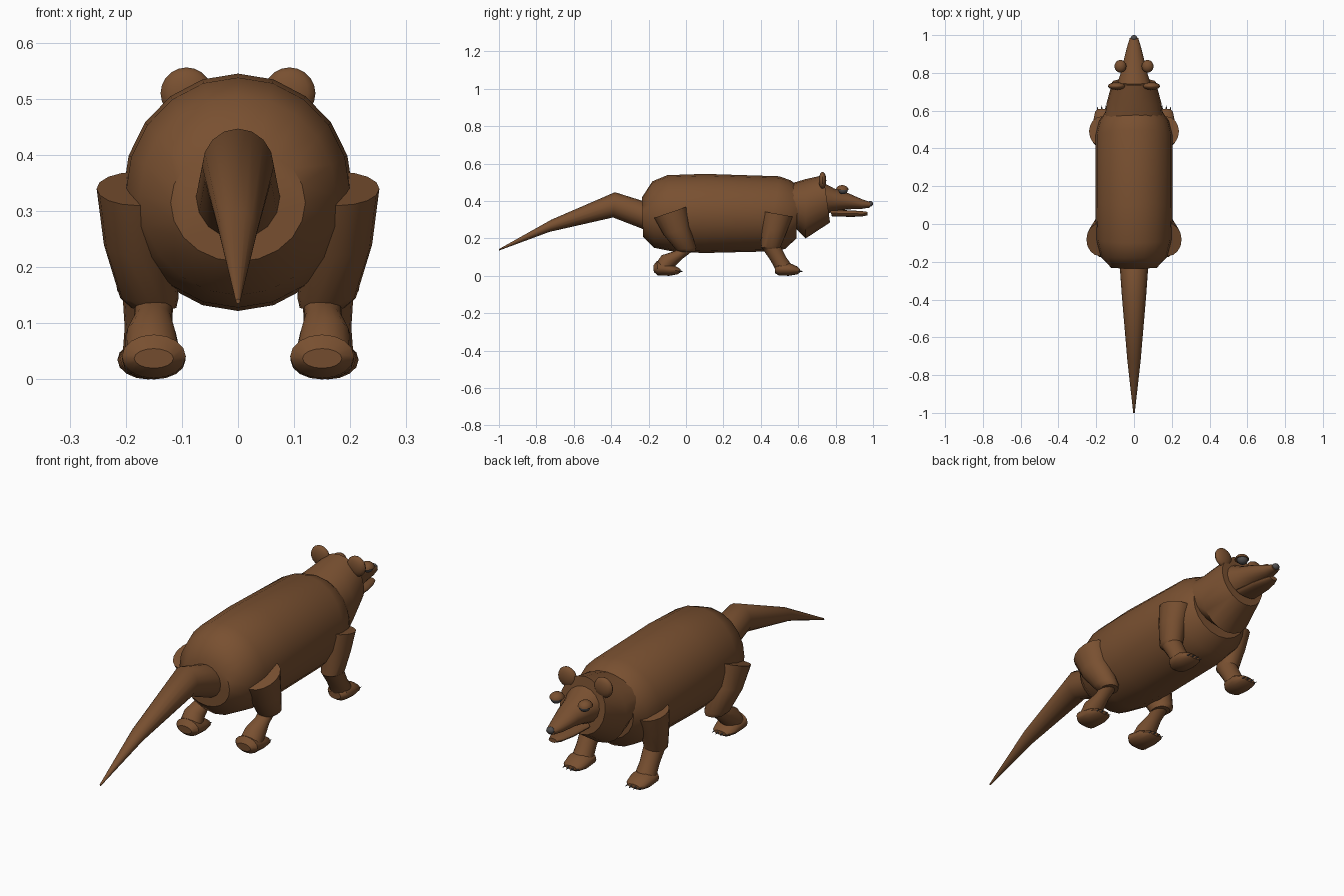
import bpy, bmesh, math
from mathutils import Vector, Matrix

if "Cube" in bpy.data.objects:
    bpy.data.objects.remove(bpy.data.objects["Cube"])

parts = []


def material(name, colour):
    mat = bpy.data.materials.new(name)
    mat.use_nodes = True
    mat.diffuse_color = (*colour, 1)
    mat.node_tree.nodes["Principled BSDF"].inputs["Base Color"].default_value = (*colour, 1)
    return mat


brown = material("brown fur", (0.19, 0.08, 0.03))
grey = material("dark grey", (0.08, 0.075, 0.075))


def finish(bm, name, mat):
    bmesh.ops.recalc_face_normals(bm, faces=bm.faces)
    mesh = bpy.data.meshes.new(name)
    bm.to_mesh(mesh)
    bm.free()
    mesh.materials.append(mat)
    obj = bpy.data.objects.new(name, mesh)
    bpy.context.collection.objects.link(obj)
    parts.append(obj)
    return obj


def loft(name, rings, side=1, sides=16, mat=brown):
    """Skin elliptical rings: (x, half width, upper y, upper z, lower y, lower z)."""
    bm = bmesh.new()
    loops = []
    for x, width, uy, uz, ly, lz in rings:
        upper, lower = Vector((0, uy, uz)), Vector((0, ly, lz))
        mid, arm = (upper + lower) / 2, (upper - lower) / 2
        loop = []
        for i in range(sides):
            a = math.tau * i / sides
            offset = Vector((side * (x + width * math.sin(a)), 0, 0))
            loop.append(bm.verts.new(mid + arm * math.cos(a) + offset))
        loops.append(loop)
    for a, b in zip(loops, loops[1:]):
        for i in range(sides):
            j = (i + 1) % sides
            bm.faces.new((a[i], a[j], b[j], b[i]))
    bm.faces.new(loops[0])
    bm.faces.new(loops[-1])
    return finish(bm, name, mat)


def ball(name, centre, size, mat, keep_above=None):
    """Ellipsoid, optionally cut flat at a height."""
    bm = bmesh.new()
    place = Matrix.Translation(centre) @ Matrix.Diagonal((*size, 1))
    bmesh.ops.create_uvsphere(bm, u_segments=16, v_segments=10, radius=1, matrix=place)
    if keep_above is not None:
        cut = bmesh.ops.bisect_plane(bm, geom=bm.verts[:] + bm.edges[:] + bm.faces[:],
                                     plane_co=(0, 0, keep_above), plane_no=(0, 0, -1),
                                     clear_outer=True)
        rim = [e for e in cut["geom_cut"] if isinstance(e, bmesh.types.BMEdge)]
        bmesh.ops.edgeloop_fill(bm, edges=rim)
    return finish(bm, name, mat)


def claws(name, x, y, z, side):
    """Four small cones pointing forward and slightly down."""
    bm = bmesh.new()
    for i in range(4):
        spread = (i - 1.5) * 0.022
        place = (Matrix.Translation((side * (x + spread), y - abs(spread) / 3, z))
                 @ Matrix.Rotation(math.radians(-97), 4, 'X'))
        bmesh.ops.create_cone(bm, cap_ends=True, segments=8, radius1=0.009,
                              radius2=0.001, depth=0.05, matrix=place)
    return finish(bm, name, grey)


# Barrel body and tapering tail
loft("body", [(0, .12, -.235, .42, -.23, .21), (0, .175, -.18, .505, -.17, .15),
              (0, .2, -.1, .538, -.06, .128), (0, .205, .1, .545, .1, .122),
              (0, .205, .5, .532, .43, .13), (0, .185, .56, .51, .53, .143),
              (0, .15, .6, .48, .59, .2)], sides=20)
loft("tail", [(0, .078, -.18, .39, -.18, .24), (0, .075, -.23, .4, -.23, .25),
              (0, .064, -.38, .447, -.39, .312), (0, .035, -.72, .3, -.73, .235),
              (0, .004, -1, .143, -1, .135)])

# Neck, head and jaw
loft("neck", [(0, .155, .55, .49, .56, .28), (0, .145, .64, .517, .64, .2),
              (0, .115, .735, .538, .77, .285)], sides=20)
loft("head", [(0, .09, .73, .5, .75, .33), (0, .072, .79, .468, .8, .345),
              (0, .056, .86, .445, .86, .355), (0, .036, .94, .41, .94, .358),
              (0, .022, .985, .395, .985, .365)])
loft("jaw", [(0, .054, .77, .353, .78, .318), (0, .046, .88, .35, .88, .315),
             (0, .033, .94, .346, .94, .317), (0, .02, .97, .342, .97, .323)])
ball("nose", (0, .985, .385), (.018, .015, .015), grey)

for side, word in ((1, "left"), (-1, "right")):
    # Ears and lidded eyes
    ball(f"{word}_ear", (side * .092, .73, .51), (.046, .02, .046), brown)
    ball(f"{word}_eye", (side * .072, .84, .458), (.025, .025, .022), grey)
    ball(f"{word}_eyelid", (side * .072, .835, .458), (.032, .034, .027), brown, .46)

    # Hind leg
    loft(f"{word}_thigh", [(.18, .072, .005, .37, -.17, .31), (.175, .064, .02, .26, -.12, .22),
                           (.158, .052, .055, .15, -.055, .14), (.15, .04, .05, .13, -.04, .125)], side)
    loft(f"{word}_shank", [(.15, .035, .045, .14, -.03, .15), (.152, .033, -.02, .09, -.06, .132),
                           (.155, .045, -.06, .05, -.13, .11), (.152, .05, -.09, .025, -.165, .06)], side)
    loft(f"{word}_hind_foot", [(.15, .035, -.175, .055, -.172, .02), (.15, .057, -.155, .08, -.15, .002),
                               (.15, .056, -.09, .066, -.09, 0), (.152, .046, -.045, .046, -.045, .008),
                               (.152, .03, -.03, .036, -.03, .018)], side)
    claws(f"{word}_hind_claws", .152, -.035, .026, side)

    # Foreleg
    loft(f"{word}_upper_foreleg", [(.17, .068, .57, .317, .41, .345), (.172, .058, .54, .24, .405, .25),
                                   (.165, .05, .51, .165, .4, .15), (.16, .042, .505, .145, .42, .135)], side)
    loft(f"{word}_lower_foreleg", [(.16, .046, .505, .16, .405, .15), (.16, .042, .535, .1, .45, .085),
                                   (.16, .046, .57, .05, .48, .03)], side)
    loft(f"{word}_fore_foot", [(.16, .03, .475, .05, .475, .015), (.16, .05, .495, .07, .495, .002),
                               (.16, .055, .55, .07, .55, 0), (.16, .046, .595, .05, .595, .008),
                               (.16, .03, .61, .036, .61, .018)], side)
    claws(f"{word}_fore_claws", .16, .607, .026, side)

# Smooth shading with crisp rims
bpy.ops.object.select_all(action='DESELECT')
for obj in parts:
    obj.select_set(True)
bpy.context.view_layer.objects.active = parts[0]
bpy.ops.object.shade_smooth_by_angle(angle=math.radians(40))
